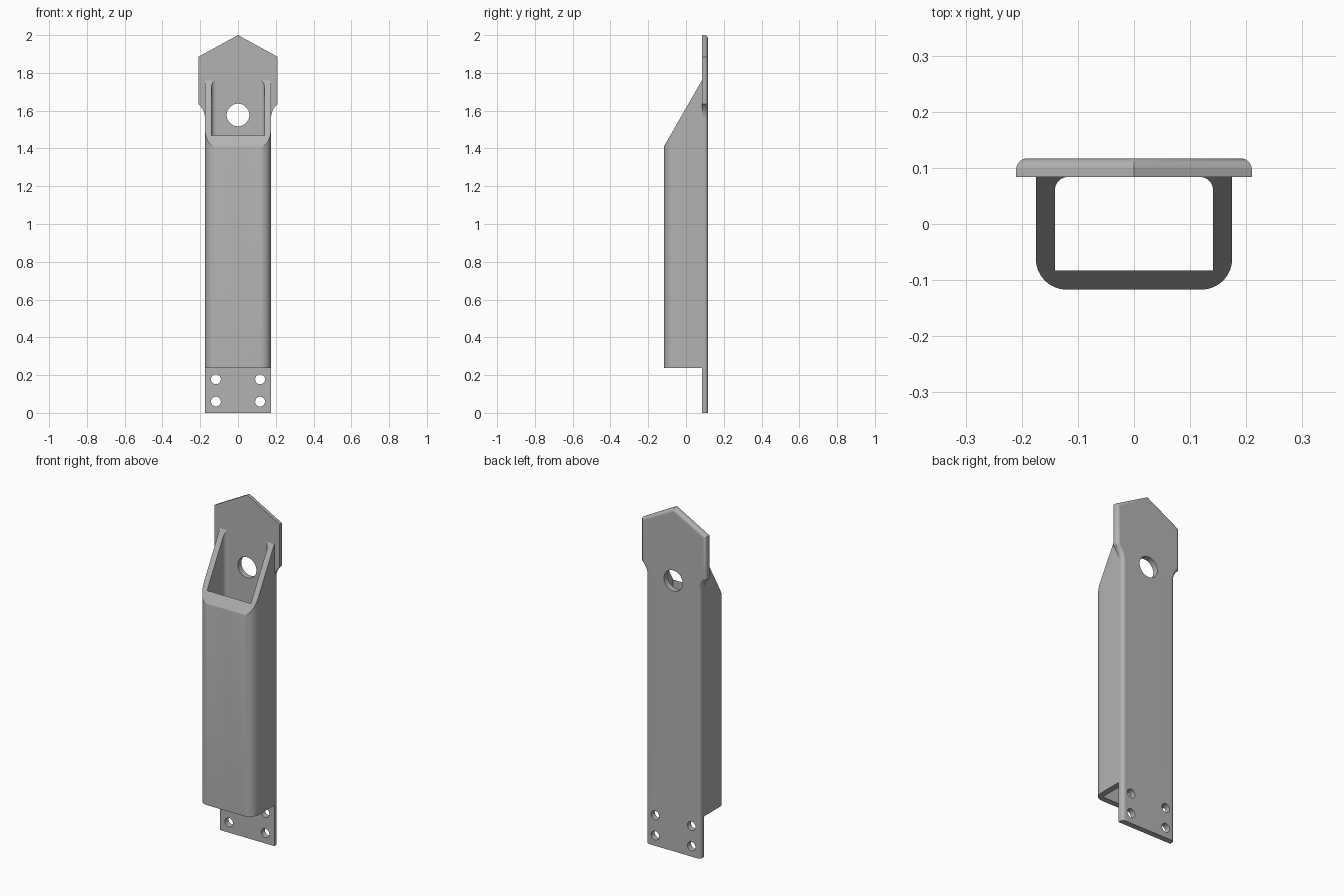
import bpy, bmesh
from math import sin, cos, radians, pi

if "Cube" in bpy.data.objects:
    bpy.data.objects.remove(bpy.data.objects["Cube"])

grey = bpy.data.materials.new("plain grey")
grey.use_nodes = True
grey.diffuse_color = (0.45, 0.45, 0.45, 1)
grey.node_tree.nodes["Principled BSDF"].inputs["Base Color"].default_value = grey.diffuse_color

FRONT, JOINT, BACK = -0.117, 0.084, 0.117   # depth of cover front, plate front, plate back
HALF, HEAD, WALL = 0.175, 0.21, 0.034


def arc(cx, cy, r, start, end, steps=8):
    angles = [radians(start + (end - start) * i / steps) for i in range(steps + 1)]
    return [(cx + r * cos(a), cy + r * sin(a)) for a in angles]


def mirrored(half):
    """Close a right-hand outline with its mirror image, sharing points on the axis."""
    return half + [(-x, y) for x, y in reversed(half) if x > 1e-6]


def prism(name, bottom, top, bevel_rule=None):
    """Solid between two matching loops, with optional rounded edges."""
    bm = bmesh.new()
    a = [bm.verts.new(p) for p in bottom]
    b = [bm.verts.new(p) for p in top]
    bm.faces.new(a)
    bm.faces.new(b[::-1])
    for i in range(len(a)):
        j = (i + 1) % len(a)
        bm.faces.new((a[j], a[i], b[i], b[j]))
    bmesh.ops.recalc_face_normals(bm, faces=bm.faces)
    if bevel_rule:
        edges = [e for e in bm.edges if bevel_rule(e)]
        bmesh.ops.bevel(bm, geom=edges, offset=0.02, segments=6, profile=0.5,
                        affect='EDGES', clamp_overlap=False)
    mesh = bpy.data.meshes.new(name)
    bm.to_mesh(mesh)
    bm.free()
    mesh.materials.append(grey)
    obj = bpy.data.objects.new(name, mesh)
    bpy.context.collection.objects.link(obj)
    return obj


def select(obj):
    bpy.ops.object.select_all(action='DESELECT')
    obj.select_set(True)
    bpy.context.view_layer.objects.active = obj


# Back plate: narrow strip, concave shoulders and a pointed head
shoulder = arc(HALF + 0.098, 1.56, 0.098, 180, 130)
outline = mirrored([(HALF, 0)] + shoulder + [(HEAD, 1.885), (0, 2)])


def rounded_back(edge):
    return (all(v.co.y > BACK - 1e-4 for v in edge.verts)
            and any(v.co.z > 0.01 for v in edge.verts))


plate = prism("back_plate", [(x, JOINT, z) for x, z in outline],
              [(x, BACK, z) for x, z in outline], rounded_back)

# Large upper hole and four screw holes
holes = [(0, 1.577, 0.06)] + [(x, z, 0.026) for x in (-0.117, 0.117) for z in (0.06, 0.178)]
for x, z, r in holes:
    ring = arc(x, z, r, 0, 360, 40)[:-1]
    cutter = prism("hole_cutter", [(u, JOINT - 0.1, w) for u, w in ring],
                   [(u, BACK + 0.1, w) for u, w in ring])
    cutter.hide_render = True
    cut = plate.modifiers.new("hole", 'BOOLEAN')
    cut.operation, cut.solver, cut.object = 'DIFFERENCE', 'EXACT', cutter
    select(plate)
    bpy.ops.object.modifier_apply(modifier=cut.name)
    bpy.data.objects.remove(cutter)

# Front cover: U channel with rounded outer corners and filleted feet
R, FOOT, INNER = 0.055, 0.024, HALF - WALL
sunk = JOINT + 0.004
outer = [(0, FRONT)] + arc(HALF - R, FRONT + R, R, -90, 0) + [(HALF, sunk)]
feet = [(INNER - FOOT, sunk)] + arc(INNER - FOOT, JOINT - FOOT, FOOT, 90, 0)
inner = feet + [(INNER, FRONT + WALL)]
half = outer + inner
channel = half + [(-x, y) for x, y in reversed(half) if x > 1e-6]


def slanted_top(y):
    return 1.41 + (y - FRONT) * 0.35 / (JOINT - FRONT)


cover = prism("front_cover", [(x, y, 0.237) for x, y in channel],
              [(x, y, slanted_top(y)) for x, y in channel])

# Smooth the rounded edges while keeping flats flat
for obj in (plate, cover):
    select(obj)
    bpy.ops.object.shade_smooth_by_angle(angle=radians(30))
    weighted = obj.modifiers.new("flat_normals", 'WEIGHTED_NORMAL')
    weighted.keep_sharp = True
